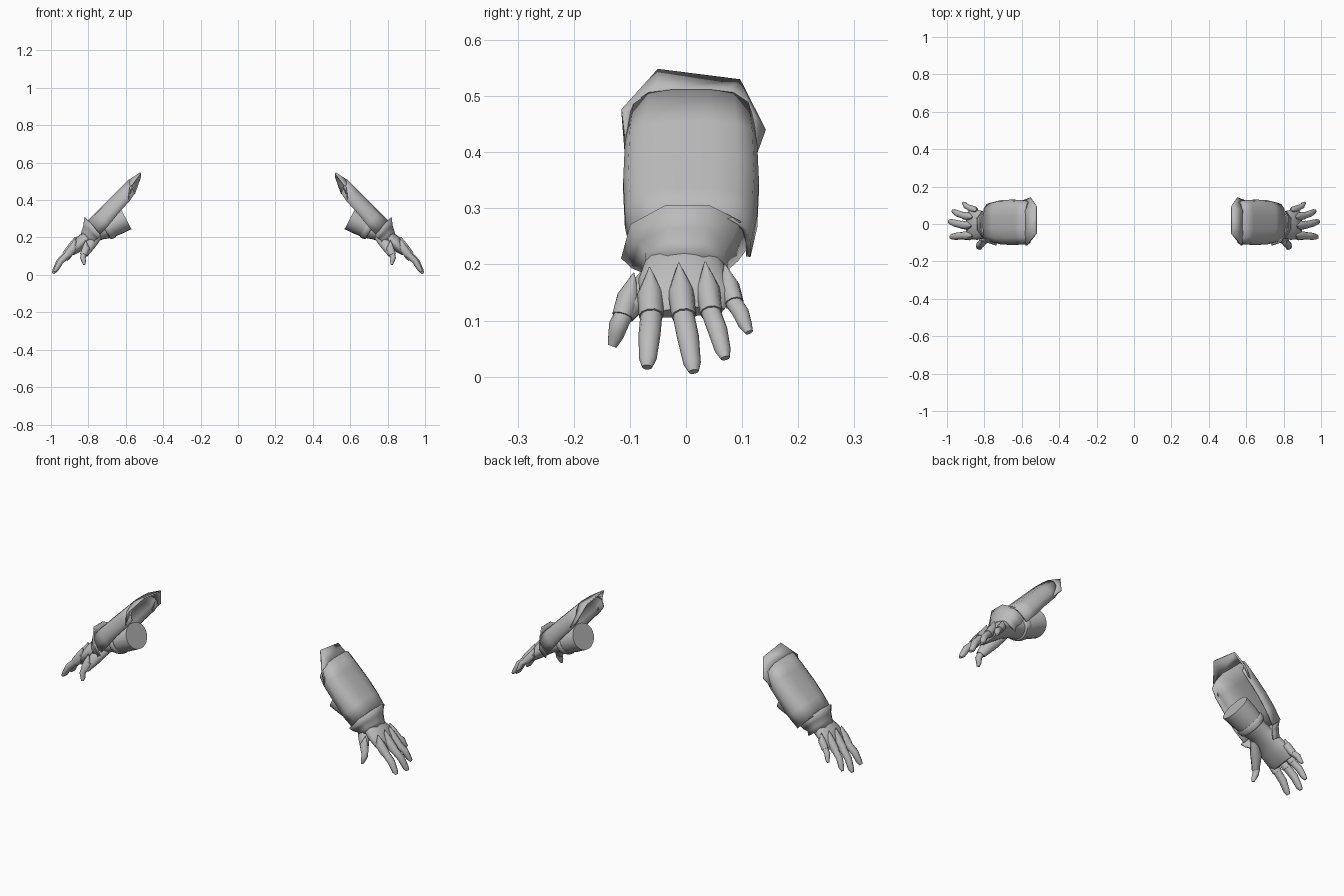
import bpy, bmesh, math
from mathutils import Vector

cube = bpy.data.objects.get("Cube")
if cube:
    bpy.data.objects.remove(cube, do_unlink=True)

grey = bpy.data.materials.new("plain_grey")
grey.use_nodes = True
COLOUR = (0.5, 0.5, 0.5, 1)
grey.diffuse_color = COLOUR
grey.node_tree.nodes["Principled BSDF"].inputs["Base Color"].default_value = COLOUR

R = math.sqrt(0.5)
OUT = Vector((R, 0, R))        # away from the back of the arm
ALONG = Vector((R, 0, -R))     # from elbow to fingertips
Y = Vector((0, 1, 0))


def arm(u, y, n):
    """Point at distance u down the arm, y across, n outward."""
    return ALONG * u + Y * y + OUT * n


def loft(name, rings, closed=True, thickness=0, angle=35):
    """Skin a list of rings, then mirror the part to the other arm."""
    bm = bmesh.new()
    rows = [[bm.verts.new(p) for p in ring] for ring in rings]
    count = len(rows[0])
    for a, b in zip(rows, rows[1:]):
        for i in range(count if closed else count - 1):
            j = (i + 1) % count
            bm.faces.new((a[i], a[j], b[j], b[i]))
    if closed:
        bm.faces.new(rows[0])
        bm.faces.new(rows[-1])
    bmesh.ops.recalc_face_normals(bm, faces=bm.faces)
    mesh = bpy.data.meshes.new(name)
    bm.to_mesh(mesh)
    bm.free()
    mesh.materials.append(grey)
    mesh.shade_smooth()
    mesh.set_sharp_from_angle(angle=math.radians(angle))
    obj = bpy.data.objects.new(name, mesh)
    bpy.context.collection.objects.link(obj)
    if thickness:
        solid = obj.modifiers.new("thickness", "SOLIDIFY")
        solid.thickness = thickness
        solid.offset = 0
    mirror = obj.modifiers.new("other_arm", "MIRROR")
    mirror.use_mirror_merge = False
    return obj


def tube(name, path, sides=12, angle=45):
    """Elliptic tube; path holds (centre, radius across, radius outward)."""
    pts = [Vector(p[0]) for p in path]
    rings = []
    for i, (_, ry, rn) in enumerate(path):
        t = (pts[min(i + 1, len(pts) - 1)] - pts[max(i - 1, 0)]).normalized()
        side = (Y - t * t.dot(Y)).normalized()
        up = side.cross(t)
        rings.append([pts[i] + side * ry * math.cos(a) + up * rn * math.sin(a)
                      for a in (math.tau * k / sides for k in range(sides))])
    return loft(name, rings, angle=angle)


# Forearm, wrist band and hand
tube("forearm", [((0.60, 0.005, 0.303), 0.078, 0.066),
                 ((0.65, 0.005, 0.277), 0.075, 0.064),
                 ((0.70, 0.003, 0.25), 0.067, 0.058)], 20)
tube("wrist_band", [((0.683, 0.003, 0.259), 0.072, 0.062),
                    ((0.690, 0.003, 0.255), 0.076, 0.066),
                    ((0.708, 0.003, 0.246), 0.073, 0.062),
                    ((0.713, 0.003, 0.243), 0.066, 0.055)], 20)
tube("hand", [((0.69, 0.0, 0.252), 0.066, 0.057),
              ((0.74, 0.0, 0.232), 0.060, 0.046),
              ((0.79, -0.003, 0.208), 0.068, 0.040),
              ((0.835, -0.005, 0.175), 0.080, 0.038),
              ((0.87, 0.0, 0.14), 0.082, 0.029),
              ((0.888, 0.003, 0.115), 0.066, 0.014)], 20)

# Fingers: knuckle peak, knuckle end and tip, with width
fingers = {
    "thumb": ((0.815, -0.093, 0.185), (0.838, -0.113, 0.120), (0.823, -0.130, 0.058), 0.020),
    "index_finger": ((0.868, -0.065, 0.195), (0.925, -0.062, 0.122), (0.980, -0.069, 0.020), 0.023),
    "middle_finger": ((0.872, -0.013, 0.203), (0.935, -0.004, 0.122), (0.987, 0.013, 0.012), 0.023),
    "ring_finger": ((0.865, 0.034, 0.205), (0.925, 0.045, 0.127), (0.968, 0.069, 0.036), 0.021),
    "little_finger": ((0.845, 0.069, 0.200), (0.890, 0.086, 0.142), (0.913, 0.111, 0.082), 0.018),
}
for name, (peak, end, tip, w) in fingers.items():
    peak, end, tip = Vector(peak), Vector(end), Vector(tip)
    sink = OUT * w * 0.9
    base = end - sink
    d = (tip - base).normalized()
    tube(name, [(peak.lerp(end, 0.3) - sink * 1.3, w * 0.8, w * 0.75),
                (base, w * 0.85, w * 0.8),
                (base.lerp(tip, 0.45) + OUT * 0.008, w * 0.85, w * 0.75),
                (tip - d * 0.014, w * 0.68, w * 0.6),
                (tip + d * 0.004, w * 0.4, w * 0.3)], 10)
    # Pointed knuckle guard
    tube(name + "_guard", [(peak, 0.001, 0.001),
                           (peak.lerp(end, 0.45) - sink, w * 1.02, w * 1.05),
                           (end - sink, w * 0.95, w)], 10, 50)

# Thumb root fills the side of the palm
tube("thumb_root", [((0.75, -0.035, 0.205), 0.020, 0.024),
                    ((0.79, -0.070, 0.160), 0.026, 0.030),
                    ((0.82, -0.108, 0.110), 0.017, 0.019)], 10)

# Curved guard shell over the forearm
half = [(1.0, 0.085), (1.0, 0.055), (0.93, 0.025), (0.7, 0.006), (0.3, 0.0)]
profile = [(-y, d) for y, d in half] + [(y, d) for y, d in reversed(half)]
rings = []
for u, width, depth in ((0.05, 0.107, 0.85), (0.13, 0.114, 0.95),
                        (0.22, 0.117, 1.0), (0.30, 0.114, 1.1), (0.37, 0.102, 1.15)):
    # lower corners sit further down the arm at the mouth
    rings.append([arm(u + max(0, 0.13 - u) * d * 5, 0.009 + y * width, 0.770 - d * depth)
                  for y, d in profile])
loft("forearm_guard", rings, closed=False, thickness=0.008, angle=40)

# Angular flared rim at the elbow end
inner = [arm(*p) for p in ((0.13, -0.100, 0.700), (0.065, -0.098, 0.730), (0.052, -0.055, 0.768),
                           (0.052, 0.072, 0.768), (0.065, 0.114, 0.730), (0.13, 0.117, 0.700))]
outer = [arm(*p) for p in ((0.13, -0.108, 0.698), (0.070, -0.115, 0.742), (-0.018, -0.050, 0.753),
                           (-0.005, 0.095, 0.740), (0.080, 0.140, 0.700), (0.14, 0.124, 0.698))]
loft("elbow_rim", [inner, outer], closed=False, thickness=0.008, angle=25)

# Flared cuff over the wrist
edge = [Vector(p) for p in ((0.735, -0.113, 0.212), (0.785, -0.097, 0.272), (0.820, -0.035, 0.306),
                            (0.820, 0.040, 0.306), (0.790, 0.095, 0.278), (0.745, 0.110, 0.234))]
root = [Vector(p) for p in ((0.765, -0.078, 0.187), (0.806, -0.070, 0.222), (0.832, -0.030, 0.238),
                            (0.832, 0.030, 0.238), (0.808, 0.066, 0.224), (0.768, 0.074, 0.193))]
middle = [a.lerp(b, 0.55) - OUT * 0.006 for a, b in zip(edge, root)]
hem = [p + ALONG * 0.022 - OUT * 0.014 for p in root]
loft("wrist_cuff", [edge, middle, root, hem], closed=False, thickness=0.007, angle=40)
